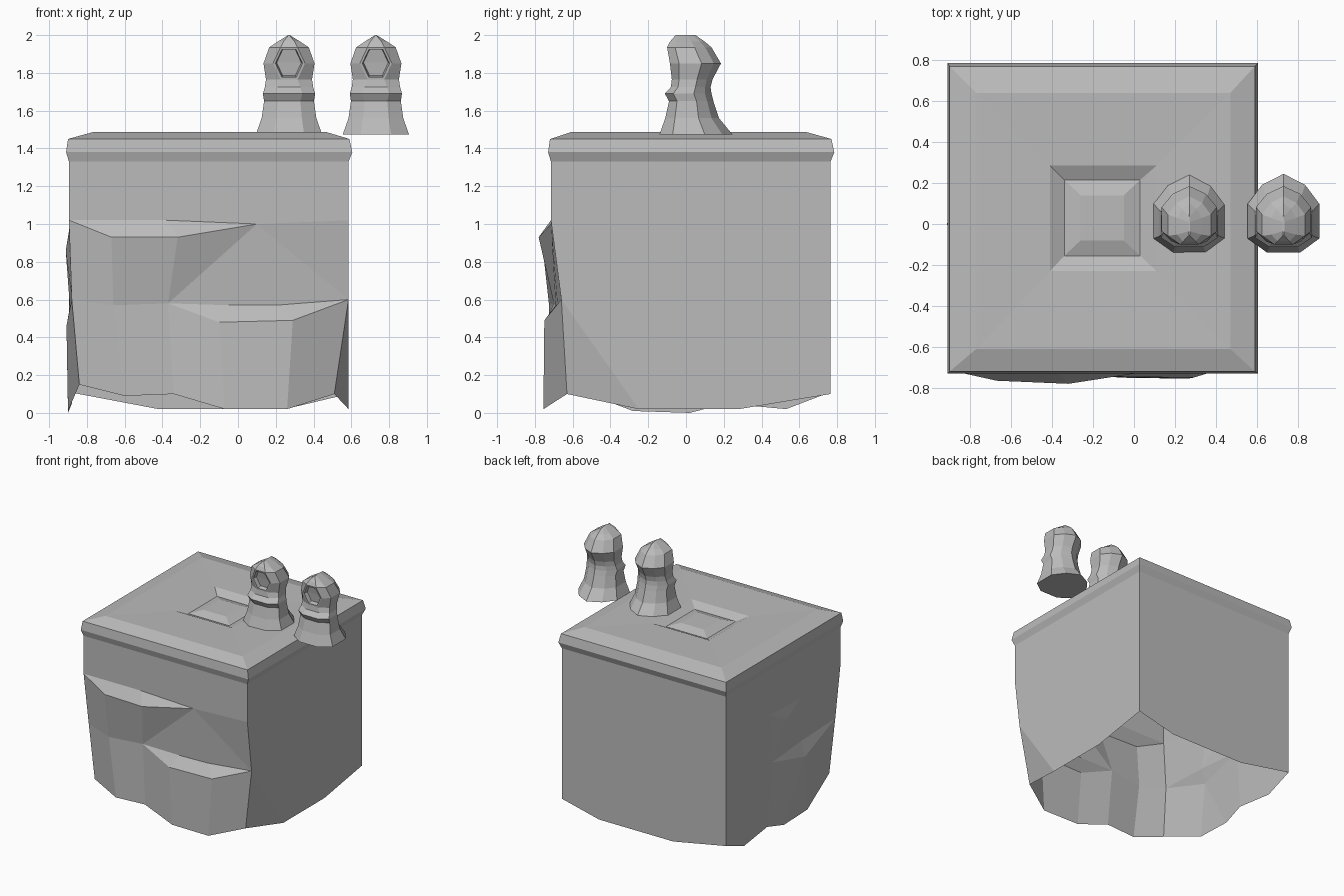
import bpy, bmesh

grey = bpy.data.materials.new("stone_grey")
grey.diffuse_color = (0.5, 0.5, 0.5, 1)


def finish(bm, name):
    me = bpy.data.meshes.new(name)
    bm.to_mesh(me)
    bm.free()
    me.materials.append(grey)
    ob = bpy.data.objects.new(name, me)
    bpy.context.collection.objects.link(ob)
    return ob


def build(name, points, faces):
    bm = bmesh.new()
    vs = [bm.verts.new(p) for p in points]
    for f in faces:
        bm.faces.new([vs[i] for i in f])
    return finish(bm, name)


def loft(bm, rings):
    rows = [[bm.verts.new(p) for p in r] for r in rings]
    made = []
    for a, b in zip(rows, rows[1:]):
        n = len(a)
        made.append([bm.faces.new((a[i], a[(i + 1) % n], b[(i + 1) % n], b[i])) for i in range(n)])
    bm.faces.new(rows[-1])
    return rows, made


# Block walls, open below: chipped front and left, plain right and back
front = [
    (-.895, -.715, 1.33), (.585, -.715, 1.33),
    (-.895, -.715, 1.02), (-.38, -.715, 1.02), (.1, -.715, 1.0), (.585, -.715, 1.02),
    (-.67, -.765, .93), (-.32, -.78, .93),
    (-.88, -.67, .6), (-.66, -.725, .57), (-.37, -.70, .58),
    (-.05, -.69, .57), (.2, -.68, .57), (.585, -.66, .6),
    (-.1, -.745, .48), (.29, -.75, .49),
    (-.84, -.65, .15), (-.6, -.72, .09), (-.34, -.715, .1),
    (-.07, -.75, .02), (.26, -.755, .02), (.51, -.63, .1)]
right_back = [
    (.585, -.25, .02), (.585, .28, .02), (.585, .765, .1), (.585, .765, 1.33),
    (.25, .765, .02), (-.42, .765, .02), (-.895, .765, .11), (-.895, .765, 1.33)]
left = [
    (-.895, .2, .96), (-.895, -.2, .95), (-.912, 0, .86),
    (-.89, .16, .56), (-.875, -.24, .58), (-.908, -.24, .46),
    (-.895, .53, .02), (-.88, .21, .05), (-.9, .02, 0), (-.9, -.28, .01)]
front_faces = [
    (0, 2, 3, 4, 5, 1), (2, 6, 7, 3), (3, 7, 4), (2, 8, 9, 6), (6, 9, 10, 7),
    (7, 10, 4), (4, 10, 11), (4, 11, 12), (4, 12, 13), (4, 13, 5),
    (10, 14, 11), (11, 14, 15, 12), (12, 15, 13), (8, 16, 17, 9),
    (9, 17, 18, 10), (10, 18, 19, 14), (14, 19, 20, 15), (15, 20, 21, 13)]
other_faces = [
    (13, 21, 22), (1, 5, 13, 22, 23, 24, 25), (25, 24, 26, 27, 28, 29),
    (29, 28, 36, 37, 33, 30), (29, 30, 31, 2, 0), (30, 32, 31), (30, 33, 32),
    (32, 33, 34), (32, 34, 31), (31, 34, 8, 2), (33, 35, 34), (34, 35, 8),
    (33, 37, 38, 35), (35, 38, 39), (35, 39, 16, 8)]
build("block_walls", front + right_back + left, front_faces + other_faces)

# Lid: moulded rim, flat top, square groove with a raised centre
lid = [
    (-.895, .585, -.715, .765, 1.33), (-.91, .605, -.73, .785, 1.38),
    (-.9, .59, -.72, .77, 1.45), (-.77, .47, -.61, .64, 1.486),
    (-.41, .11, -.23, .285, 1.478), (-.34, .03, -.155, .215, 1.445),
    (-.26, -.05, -.08, .14, 1.47)]
bm = bmesh.new()
loft(bm, [[(a, c, z), (b, c, z), (b, d, z), (a, d, z)] for a, b, c, d, z in lid])
finish(bm, "block_lid")

# Hooded pawns: rows are z, half width, front half width, front y, back y
pawn_rows = [
    (1.475, .175, .08, -.14, .245), (1.56, .145, .068, -.11, .175),
    (1.65, .132, .06, -.09, .145), (1.69, .138, .07, -.112, .135),
    (1.725, .128, .06, -.08, .13), (1.765, .122, .045, -.075, .14),
    (1.85, .135, .085, -.085, .185), (1.935, .105, .045, -.10, .135),
    (1.965, .06, .03, -.085, .1), (2.0, .004, .002, -.055, .05)]


def pawn(name, cx):
    bm = bmesh.new()
    rings = []
    for z, w, f, y0, y1 in pawn_rows:
        half = [(f, 0), (w, .18), (w, .62), (w * .6, .86)]
        pts = half + [(0, 1)] + [(-x, t) for x, t in reversed(half)]
        rings.append([(cx + x, y0 + (y1 - y0) * t, z) for x, t in pts])
    rows, made = loft(bm, rings)
    bm.faces.new(list(reversed(rows[0])))
    # Face opening: sunken hexagon on the front
    bm.normal_update()
    opening = [made[5][-1], made[6][-1]]
    bmesh.ops.inset_region(bm, faces=opening, thickness=.012, depth=0, use_even_offset=True)
    bmesh.ops.inset_region(bm, faces=opening, thickness=.006, depth=-.03, use_even_offset=True)
    return finish(bm, name)


pawn("left_pawn", .27)
pawn("right_pawn", .73)
